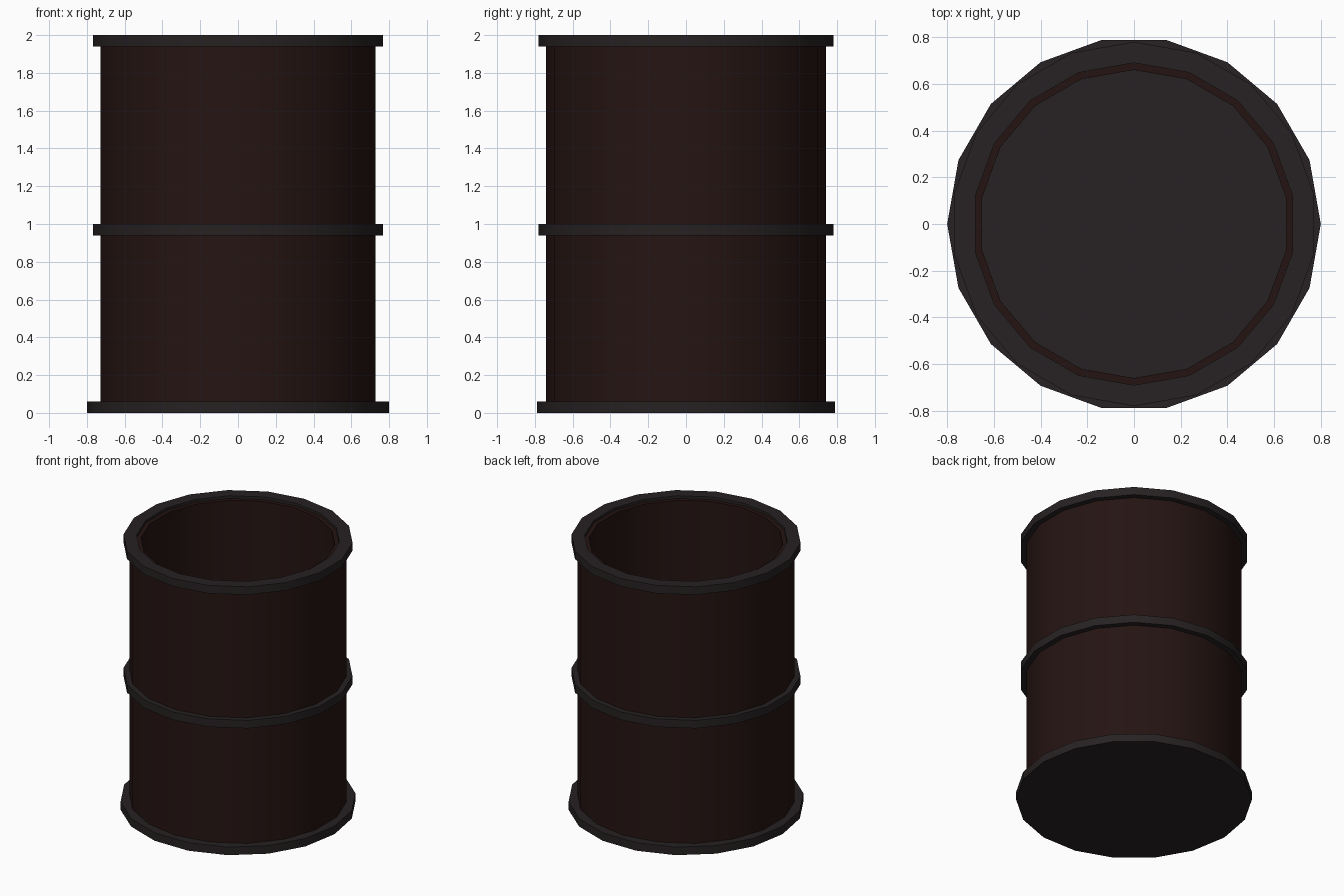
import bpy, bmesh
from math import cos, sin, pi, radians

if "Cube" in bpy.data.objects:
    bpy.data.objects.remove(bpy.data.objects["Cube"])

SIDES = 18


def material(name, rgb):
    m = bpy.data.materials.new(name)
    m.diffuse_color = (*rgb, 1)
    m.use_nodes = True
    m.node_tree.nodes["Principled BSDF"].inputs["Base Color"].default_value = m.diffuse_color
    return m


brown = material("dark_brown", (0.018, 0.007, 0.006))
iron = material("dark_iron", (0.02, 0.0155, 0.016))


def band(name, r_in, r_out, z0, z1, mat, start):
    """Lathed 18-sided ring; r_in = 0 gives a solid disc."""
    bm = bmesh.new()

    def loop(r, z):
        angles = [start + 2 * pi * i / SIDES for i in range(SIDES)]
        return [bm.verts.new((r * cos(a), r * sin(a), z)) for a in angles]

    loops = [loop(r_out, z0), loop(r_out, z1)]
    if r_in:
        loops += [loop(r_in, z1), loop(r_in, z0)]
    else:
        bm.faces.new(loops[0])
        bm.faces.new(loops[1])
    pairs = list(zip(loops, loops[1:] + loops[:1])) if r_in else [tuple(loops)]
    for a, b in pairs:
        for i in range(SIDES):
            j = (i + 1) % SIDES
            bm.faces.new((a[i], a[j], b[j], b[i]))
    bmesh.ops.recalc_face_normals(bm, faces=bm.faces)
    mesh = bpy.data.meshes.new(name)
    bm.to_mesh(mesh)
    bm.free()
    mesh.materials.append(mat)
    ob = bpy.data.objects.new(name, mesh)
    bpy.context.collection.objects.link(ob)
    bpy.ops.object.select_all(action='DESELECT')
    ob.select_set(True)
    bpy.context.view_layer.objects.active = ob
    bpy.ops.object.shade_smooth_by_angle(angle=radians(30))
    return ob


# Base disc has corners on the x axis; the rest has corners on the y axis
band("base_disc", 0, 0.80, 0, 0.06, iron, 0)
band("barrel_wall", 0.66, 0.74, 0.003, 1.98, brown, pi / 2)

# Hoops around the middle and the open rim
for name, top in (("middle_hoop", 1.0), ("rim_hoop", 2.0)):
    band(name, 0.69, 0.78, top - 0.06, top, iron, pi / 2)
